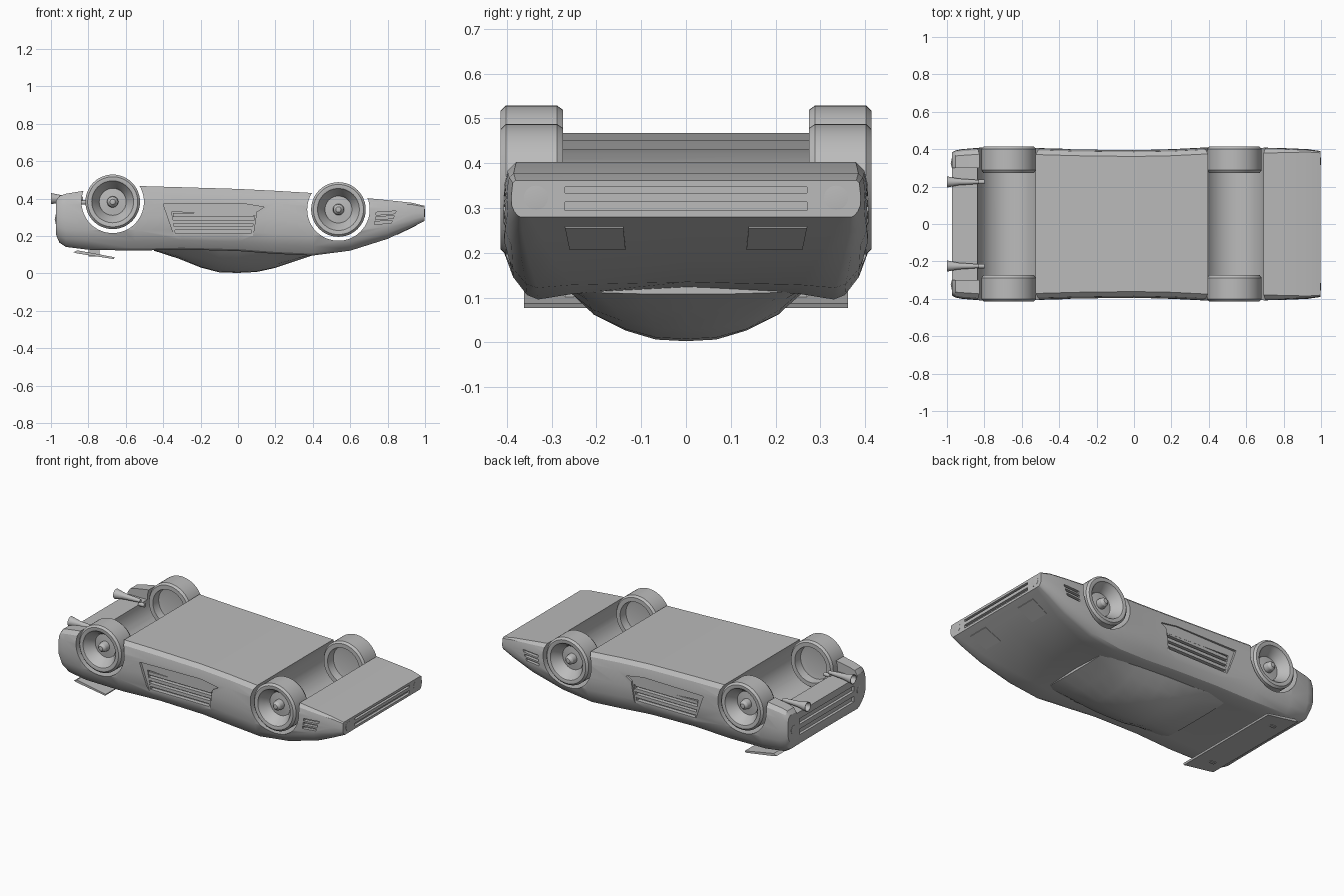
import bpy, bmesh, math

if "Cube" in bpy.data.objects:
    bpy.data.objects.remove(bpy.data.objects["Cube"], do_unlink=True)

grey = bpy.data.materials.new("plain_grey")
grey.use_nodes = True
GREY = (0.5, 0.5, 0.5, 1)
grey.diffuse_color = GREY
grey.node_tree.nodes["Principled BSDF"].inputs["Base Color"].default_value = GREY
parts = []


def finish(name, bm, cutter=False):
    bmesh.ops.remove_doubles(bm, verts=bm.verts, dist=1e-5)
    bmesh.ops.recalc_face_normals(bm, faces=bm.faces)
    me = bpy.data.meshes.new(name)
    bm.to_mesh(me)
    bm.free()
    ob = bpy.data.objects.new(name, me)
    bpy.context.collection.objects.link(ob)
    me.materials.append(grey)
    ob.hide_render = cutter
    if not cutter:
        parts.append(ob)
    return ob


def bridge(bm, rings):
    n = len(rings[0])
    for a, b in zip(rings, rings[1:]):
        for i in range(n):
            j = (i + 1) % n
            bm.faces.new((a[i], a[j], b[j], b[i]))


def loft(name, sections, cutter=False):
    """Skin mirrored half sections: list of (x, [(y, z), ...])."""
    bm = bmesh.new()
    rings = []
    for x, half in sections:
        ring = half + [(-y, z) for y, z in half[-2:0:-1]]
        rings.append([bm.verts.new((x, y, z)) for y, z in ring])
    bridge(bm, rings)
    bm.faces.new(rings[0])
    bm.faces.new(rings[-1])
    return finish(name, bm, cutter)


def lathe(name, profile, loc, axis="Y", s=1, n=40, cutter=False):
    """Turn (radius, offset) points around an axis through loc."""
    bm = bmesh.new()
    rings = []
    for r, t in profile:
        ring = []
        for i in range(n):
            a = 2 * math.pi * i / n
            c, d = r * math.cos(a), r * math.sin(a)
            p = (c, s * t, d) if axis == "Y" else (s * t, c, d)
            ring.append(bm.verts.new([p[k] + loc[k] for k in range(3)]))
        rings.append(ring)
    bridge(bm, rings)
    bmesh.ops.dissolve_degenerate(bm, dist=1e-6, edges=bm.edges)
    return finish(name, bm, cutter)


def prism(name, outline, y0, y1, cutter=False):
    """Extrude an (x, z) outline from y0 to y1."""
    bm = bmesh.new()
    a = [bm.verts.new((x, y0, z)) for x, z in outline]
    b = [bm.verts.new((x, y1, z)) for x, z in outline]
    bridge(bm, [a, b])
    bm.faces.new(a)
    bm.faces.new(b)
    return finish(name, bm, cutter)


def rect(x0, x1, z0, z1):
    return [(x0, z0), (x1, z0), (x1, z1), (x0, z1)]


def cut(body, cutter):
    m = body.modifiers.new("cut", "BOOLEAN")
    m.operation = "DIFFERENCE"
    m.solver = "EXACT"
    m.object = cutter
    bpy.context.view_layer.objects.active = body
    bpy.ops.object.modifier_apply(modifier=m.name)
    bpy.data.objects.remove(cutter, do_unlink=True)


# Body shell: x, floor height, half width, fender height, centre height
stations = [
    (0.997, .362, .39, .28, .28), (.93, .378, .40, .2467, .2467),
    (.8, .392, .406, .185, .186), (.6, .412, .41, .122, .135),
    (.4, .43, .41, .096, .122), (.2, .442, .40, .105, .128),
    (0, .452, .396, .12, .133), (-.3, .461, .40, .128, .135),
    (-.55, .468, .407, .122, .128), (-.8, .446, .41, .127, .13),
    (-.92, .426, .40, .142, .145), (-.955, .415, .393, .165, .168),
    (-.972, .39, .383, .205, .205)]


def body_half(zt, w, zf, zc):
    h = zt - zf
    k = min(1, h / .3)
    return [(0, zt), (w - .035 * k, zt), (w - .012 * k, zt - .022 * k),
            (w - .002, zt - .2 * h), (w, zf + .55 * h), (w - .003 * k, zf + .32 * h),
            (w - .024 * k, zf + .15 * h), (w - .055 * k, zf + .03 * h),
            (w - .08 * k, zf), (w - .16 * k, zf + .5 * (zc - zf)), (0, zc)]


body = loft("body", [(s[0], body_half(*s[1:])) for s in stations])

# Wheel channels run across the whole floor
wheels = {"rear": (-.67, .383), "front": (.537, .342)}
for x, z in wheels.values():
    cut(body, lathe("channel", [(0, -.5), (.167, -.5), (.167, .5), (0, .5)],
                    (x, 0, z), n=64, cutter=True))

# Lowered tail floor, nose slots and tail slots
cut(body, prism("tail_cut", rect(-1.1, -.78, .378, .6), -.3, .3, True))
for z0, z1 in ((.295, .314), (.334, .347)):
    cut(body, prism("nose_slot", rect(.98, 1.1, z0, z1), -.27, .27, True))
for z0, z1 in ((.235, .27), (.30, .335)):
    cut(body, prism("tail_slot", rect(-1.1, -.955, z0, z1), -.27, .27, True))

# Side intakes with slats, and slotted side markers
intake = [(-.40, .372), (-.34, .20), (.08, .20), (.10, .33), (.14, .355), (.02, .375)]
inner = [(-.355, .33), (-.335, .215), (.07, .215), (.09, .31)]
for s, side in ((1, "left"), (-1, "right")):
    cut(body, prism("intake", intake, s * .386, s * .5, True))
    cut(body, prism("intake_inner", inner, s * .36, s * .5, True))
    for i in range(3):
        z = .232 + i * .035
        prism(f"{side}_intake_slat_{i + 1}", rect(-.348, .082, z, z + .02), s * .355, s * .385)
        z = .262 + i * .025
        cut(body, prism("marker_slot", [(.73 + i * .004, z), (.82 + i * .01, z + .008),
                                        (.825 + i * .01, z + .022), (.73 + i * .004, z + .015)],
                        s * .385, s * .5, True))

# Cabin: x, roof height, roof half width, base half width, base height
cabin = [(.43, .108, .20, .27, .125), (.32, .07, .165, .27, .125),
         (.2, .03, .14, .268, .118), (.1, .008, .135, .265, .118),
         (0, .003, .135, .265, .122), (-.1, .006, .135, .265, .125),
         (-.2, .032, .135, .265, .128), (-.32, .08, .16, .27, .13),
         (-.45, .122, .20, .27, .135)]
loft("cabin", [(x, [(0, .17), (b, .17), (b, zb), (t + .55 * (b - t), zr + .5 * (zb - zr)),
                    (t, zr + .2 * (zb - zr)), (t * .5, zr + .03 * (zb - zr)), (0, zr)])
               for x, zr, t, b, zb in cabin])

# Tail wing and its struts
prism("tail_wing", [(-.88, .113), (-.86, .107), (-.665, .077), (-.66, .087), (-.86, .124)],
      -.362, .362)
for y in (-.26, .26):
    prism("wing_strut", rect(-.8, -.74, .09, .15), y - .01, y + .01)

# Wheels: hub, dish, rim, tread and hollow inner side
wheel = [(0, .128), (.014, .125), (.026, .112), (.03, .09), (.03, .078), (.072, .074),
         (.08, .095), (.105, .125), (.112, .138), (.118, .14), (.134, .14), (.146, .128),
         (.146, .014), (.136, 0), (.11, 0), (.105, .05), (.075, .055), (0, .055)]
for end, (x, z) in wheels.items():
    for s, side in ((1, "left"), (-1, "right")):
        lathe(f"{end}_{side}_wheel", wheel, (x, s * .274, z), "Y", s, 48)

for s, side in ((1, "left"), (-1, "right")):
    # Nose and tail lamps
    lathe(f"{side}_nose_lamp", [(0, .985), (.027, .985), (.027, .998), (0, 1.0)],
          (0, s * .335, .323), "X", 1, 24)
    lathe(f"{side}_tail_lamp", [(0, .96), (.026, .96), (.026, .974), (0, .98)],
          (0, s * .325, .29), "X", -1, 24)
    # Flared exhaust and floor stub
    lathe(f"{side}_exhaust", [(0, .83), (.01, .83), (.014, .88), (.018, .94), (.03, 1.0),
                              (.026, 1.0), (.014, .95), (0, .95)],
          (0, s * .225, .40), "X", -1, 24)
    lathe(f"{side}_stub", [(0, .80), (.012, .80), (.012, .84), (0, .845)],
          (0, s * .225, .38), "X", -1, 16)
    # Thin hood panel
    bm = bmesh.new()
    quad = [(.85, .135), (.85, .26), (.955, .27), (.955, .14)]
    rings = [[bm.verts.new((x, s * y, .28 - .475 * (1 - x) + dz)) for x, y in quad]
             for dz in (.004, -.0025)]
    bridge(bm, rings)
    for r in rings:
        bm.faces.new(r)
    finish(f"{side}_hood_panel", bm)

# Smooth shading with sharp creases
bpy.ops.object.select_all(action="DESELECT")
for ob in parts:
    ob.select_set(True)
bpy.context.view_layer.objects.active = body
bpy.ops.object.shade_smooth_by_angle(angle=math.radians(30))
